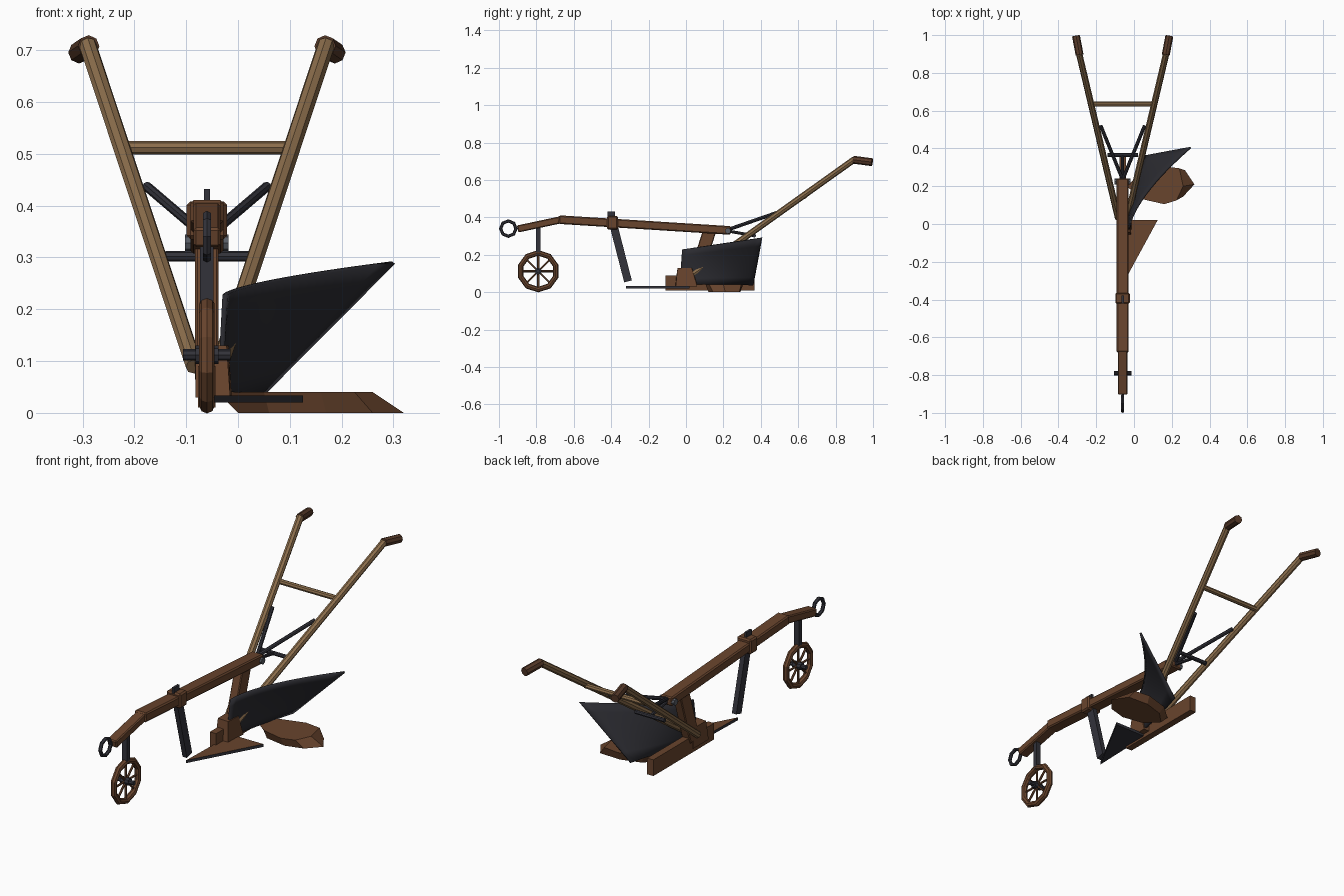
import bpy, bmesh, math
from mathutils import Vector, Matrix

if "Cube" in bpy.data.objects:
    bpy.data.objects.remove(bpy.data.objects["Cube"])

def material(name, rgb):
    m = bpy.data.materials.new(name)
    m.diffuse_color = (*rgb, 1)
    m.use_nodes = True
    m.node_tree.nodes["Principled BSDF"].inputs["Base Color"].default_value = m.diffuse_color
    return m

WOOD = material("brown wood", (0.14, 0.058, 0.026))
PALE = material("pale wood", (0.26, 0.155, 0.072))
GRIP = material("dark grip wood", (0.095, 0.042, 0.022))
IRON = material("dark iron", (0.032, 0.032, 0.042))
BOARD = material("blackened steel", (0.024, 0.024, 0.030))
BOLT = material("grey bolt", (0.10, 0.11, 0.13))
CX = -0.06  # centre line of the beam

def finish(name, bm, *mats):
    bmesh.ops.recalc_face_normals(bm, faces=bm.faces)
    me = bpy.data.meshes.new(name)
    bm.to_mesh(me)
    bm.free()
    ob = bpy.data.objects.new(name, me)
    bpy.context.collection.objects.link(ob)
    for m in mats:
        me.materials.append(m)
    return ob

def frame(p, q):
    """Matrix at the middle of p-q with local z along it."""
    z = (q - p).normalized()
    ref = Vector((0, 1, 0)) if abs(z.x) > 0.9 else Vector((1, 0, 0))
    y = z.cross(ref).normalized()
    x = y.cross(z)
    m = Matrix((x, y, z)).transposed().to_4x4()
    m.translation = (p + q) / 2
    return m

def bar(name, p, q, w, d, mat, bevel=0.0):
    p, q = Vector(p), Vector(q)
    bm = bmesh.new()
    bmesh.ops.create_cube(bm, size=1)
    bmesh.ops.transform(bm, verts=bm.verts, matrix=Matrix.Diagonal((w, d, (q - p).length, 1)))
    if bevel:
        bmesh.ops.bevel(bm, geom=list(bm.edges), offset=bevel, segments=1, affect='EDGES')
    bmesh.ops.transform(bm, verts=bm.verts, matrix=frame(p, q))
    return finish(name, bm, mat)

def rod(name, p, q, r, mat, sides=8):
    p, q = Vector(p), Vector(q)
    bm = bmesh.new()
    bmesh.ops.create_cone(bm, cap_ends=True, segments=sides, radius1=r, radius2=r,
                          depth=(q - p).length, matrix=frame(p, q))
    return finish(name, bm, mat)

def ring(name, centre, major, minor, n, mat, k=8):
    """Faceted ring standing in the y-z plane."""
    bm = bmesh.new()
    rows = []
    for i in range(n):
        a = math.tau * i / n
        rows.append([])
        for j in range(k):
            b = math.tau * j / k
            r = major + minor * math.cos(b)
            rows[i].append(bm.verts.new(Vector(centre) + Vector(
                (minor * math.sin(b), r * math.sin(a), r * math.cos(a)))))
    for i in range(n):
        for j in range(k):
            u, v = (i + 1) % n, (j + 1) % k
            bm.faces.new((rows[i][j], rows[u][j], rows[u][v], rows[i][v]))
    return finish(name, bm, mat)

def loft(name, low, high, *mats):
    """Solid between two outlines with the same point count."""
    bm = bmesh.new()
    a = [bm.verts.new(p) for p in low]
    b = [bm.verts.new(p) for p in high]
    bm.faces.new(a)
    bm.faces.new(b)
    for i in range(len(a)):
        j = (i + 1) % len(a)
        bm.faces.new((a[i], a[j], b[j], b[i]))
    return finish(name, bm, *mats)

# Beam, drooping nose and hitch ring
bar("beam", (CX, -0.68, 0.388), (CX, 0.24, 0.33), 0.064, 0.046, WOOD, 0.006)
bar("beam_nose", (CX, -0.90, 0.338), (CX, -0.665, 0.388), 0.052, 0.038, WOOD, 0.005)
ring("hitch_ring", (CX, -0.95, 0.34), 0.041, 0.009, 8, IRON, 6)
rod("beam_bolt", (CX - 0.042, 0.224, 0.328), (CX + 0.042, 0.224, 0.328), 0.016, BOLT)

# Front wheel
WC = Vector((CX, -0.79, 0.112))
ring("wheel_rim", WC, 0.098, 0.015, 10, WOOD)
for i in range(8):
    a = math.tau * i / 8
    rod(f"wheel_spoke_{i + 1}", WC, WC + Vector((0, math.sin(a), math.cos(a))) * 0.092, 0.0055, WOOD, 6)
rod("wheel_hub", WC - Vector((0.022, 0, 0)), WC + Vector((0.022, 0, 0)), 0.018, IRON)
rod("wheel_axle", WC - Vector((0.046, 0, 0)), WC + Vector((0.046, 0, 0)), 0.011, IRON)
bar("wheel_post", (CX, -0.79, 0.2), (CX, -0.79, 0.36), 0.026, 0.024, IRON)

# Coulter knife and its clamp
bar("coulter_clamp", (CX, -0.393, 0.335), (CX, -0.393, 0.408), 0.078, 0.058, WOOD, 0.007)
bar("coulter_top", (CX, -0.40, 0.39), (CX, -0.40, 0.432), 0.012, 0.042, IRON)
bar("coulter", (CX, -0.388, 0.36), (CX, -0.31, 0.058), 0.024, 0.042, IRON)

# Landside, frog block and standard
bar("landside", (CX, -0.11, 0.05), (CX, 0.365, 0.025 + 0.025), 0.034, 0.08, WOOD)
loft("frog_block",
     [(-0.082, -0.06, 0.03), (-0.015, -0.055, 0.03), (-0.012, 0.06, 0.03), (-0.082, 0.06, 0.03)],
     [(-0.082, -0.04, 0.13), (-0.022, -0.045, 0.13), (-0.018, 0.03, 0.13), (-0.082, 0.06, 0.13)], WOOD)
bar("standard", (CX, 0.045, 0.07), (CX, 0.128, 0.335), 0.045, 0.07, WOOD, 0.004)

# Share: iron below, brown on top
tri = [(-0.06, -0.32), (0.125, 0.02), (-0.05, 0.02)]
share = loft("share", [(x, y, 0.02) for x, y in tri], [(x, y, 0.034) for x, y in tri], IRON, WOOD)
for f in share.data.polygons:
    f.material_index = int(f.normal.z > 0.5)

# Mouldboard: a twisted sheet that flares towards the rear
bm = bmesh.new()
NU, NV = 14, 6
grid = []
for i in range(NU + 1):
    u = i / NU
    lo = Vector((-0.035 + 0.085 * u ** 1.3, -0.035 + 0.395 * u, 0.04))
    hi = Vector((-0.025 + 0.325 * u ** 1.5, -0.02 + 0.425 * u, 0.228 + 0.062 * u))
    row = []
    for j in range(NV + 1):
        v = j / NV
        p = lo.lerp(hi, v)
        p.x -= 0.06 * u * (1 - u) * v * (1 - v) * 4
        row.append(bm.verts.new(p))
    grid.append(row)
for i in range(NU):
    for j in range(NV):
        bm.faces.new((grid[i][j], grid[i + 1][j], grid[i + 1][j + 1], grid[i][j + 1]))
board = finish("mouldboard", bm, BOARD)
mod = board.modifiers.new("thickness", 'SOLIDIFY')
mod.thickness = 0.01
mod.offset = 0
bpy.context.view_layer.objects.active = board
board.select_set(True)
bpy.ops.object.shade_smooth_by_angle(angle=math.radians(35))
board.select_set(False)

# Rounded slice lying under the mouldboard
low = [(0.0, 0.2), (0.06, 0.14), (0.17, 0.12), (0.26, 0.145), (0.32, 0.21),
       (0.27, 0.285), (0.16, 0.29), (0.06, 0.26)]
high = [(-0.04, 0.2), (0.05, 0.13), (0.16, 0.105), (0.225, 0.125), (0.26, 0.2),
        (0.24, 0.295), (0.16, 0.305), (0.04, 0.27)]
loft("furrow_slice", [(x, y, 0.0) for x, y in low], [(x, y, 0.04) for x, y in high], WOOD)

# Handles, grips and braces on both sides of the centre line
for side, s in (("left", -1), ("right", 1)):
    rod(f"{side}_handle", (CX + s * 0.024, 0.03, 0.09), (CX + s * 0.23, 0.90, 0.71), 0.017, PALE)
    rod(f"{side}_grip", (CX + s * 0.228, 0.895, 0.708), (CX + s * 0.247, 0.995, 0.695), 0.021, GRIP)
    rod(f"{side}_brace", (CX, 0.235, 0.338), (CX + s * 0.116, 0.52, 0.437), 0.0095, IRON)

rod("handle_rung", (CX - 0.165, 0.635, 0.512), (CX + 0.165, 0.635, 0.512), 0.013, PALE)
rod("brace_rung", (CX - 0.08, 0.365, 0.302), (CX + 0.08, 0.365, 0.302), 0.010, IRON)
rod("brace_link", (CX, 0.235, 0.325), (CX, 0.365, 0.302), 0.008, IRON)
